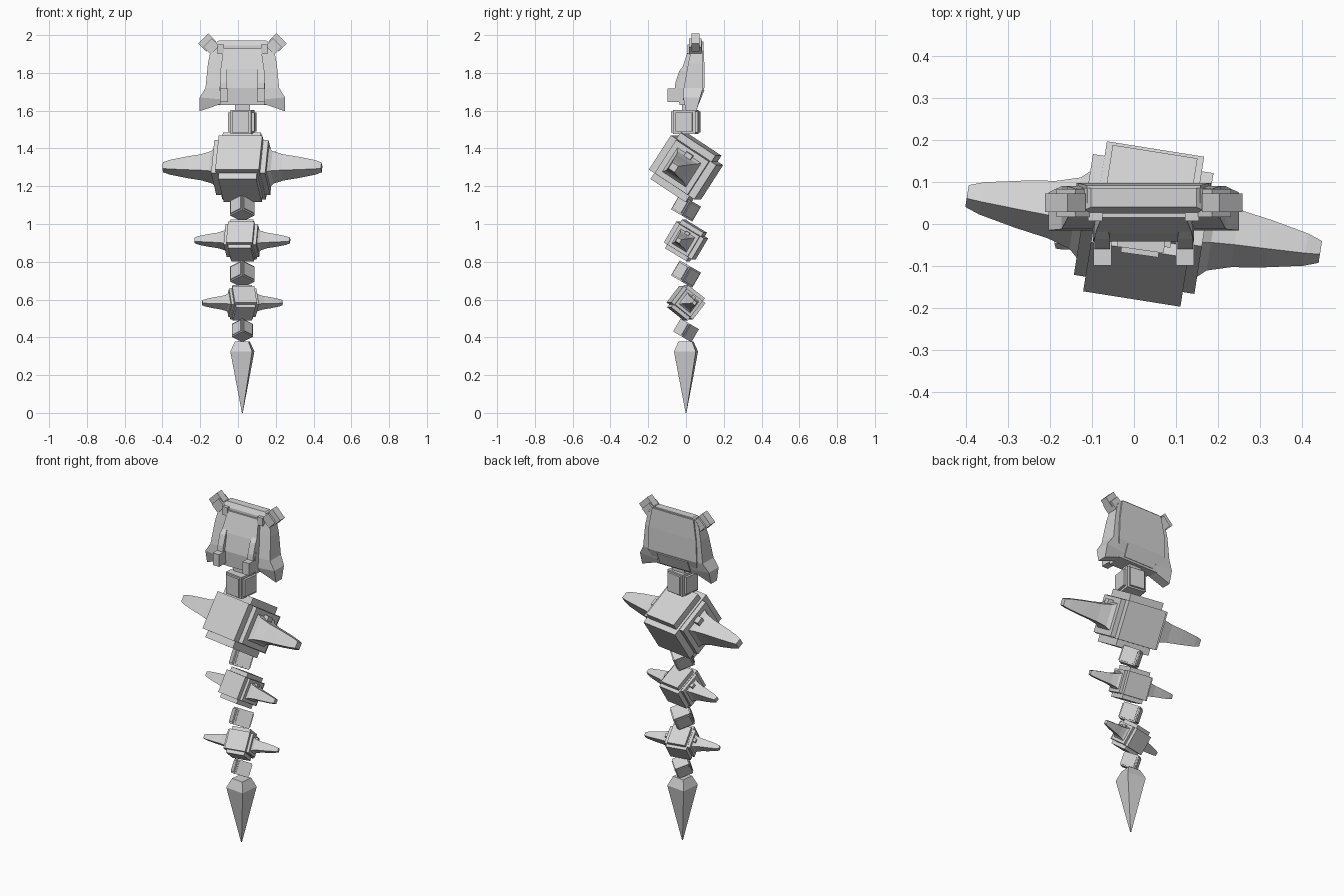
import bpy, bmesh, math
from mathutils import Matrix

if "Cube" in bpy.data.objects:
    bpy.data.objects.remove(bpy.data.objects["Cube"], do_unlink=True)

GREY = (0.65, 0.65, 0.65, 1)
grey = bpy.data.materials.new("plain grey")
grey.use_nodes = True
grey.diffuse_color = GREY
grey.node_tree.nodes["Principled BSDF"].inputs["Base Color"].default_value = GREY

T = Matrix.Translation
AXIS = T((0.023, 0, 0))


def rot(deg, axis):
    return Matrix.Rotation(math.radians(deg), 4, axis)


def finish(name, bm, matrix):
    bm.transform(matrix)
    bmesh.ops.recalc_face_normals(bm, faces=bm.faces)
    mesh = bpy.data.meshes.new(name)
    bm.to_mesh(mesh)
    bm.free()
    mesh.materials.append(grey)
    ob = bpy.data.objects.new(name, mesh)
    bpy.context.collection.objects.link(ob)


def box(name, matrix, half, at=(0, 0, 0)):
    bm = bmesh.new()
    bmesh.ops.create_cube(bm, size=2)
    finish(name, bm, matrix @ T(at) @ Matrix.Diagonal((*half, 1)))


def loft(name, matrix, rings):
    """Skin rectangular rings: (z inner, z outer, x inner, x outer, y front, y back)."""
    bm = bmesh.new()
    loops = []
    for zi, zo, xi, xo, yf, yb in rings:
        corners = ((xi, yf, zi), (xo, yf, zo), (xo, yb, zo), (xi, yb, zi))
        loops.append([bm.verts.new(c) for c in corners])
    for a, b in zip(loops, loops[1:]):
        for i in range(4):
            j = (i + 1) % 4
            bm.faces.new((a[i], a[j], b[j], b[i]))
    bm.faces.new(loops[0])
    bm.faces.new(loops[-1])
    finish(name, bm, matrix)


def sym(z, hw, yf, yb):
    return (z, z, -hw, hw, yf, yb)


def square(z, h):
    return sym(z, h, -h, h)


# Spiked vertebrae: three crossed blocks with a tapering spike on each side
def vertebra(name, z, scale, yaw, tilt):
    m = AXIS @ T((0, 0, z)) @ rot(yaw, 'Z') @ rot(-tilt, 'X') @ Matrix.Scale(scale, 4)
    box(name + "_core", m, (0.145, 0.105, 0.105))
    box(name + "_long_block", m, (0.102, 0.112, 0.147))
    box(name + "_deep_block", m, (0.117, 0.145, 0.108))
    for side, s in (("left", 1), ("right", -1)):
        arm = m @ rot(90 * s, 'Y')
        loft(f"{name}_{side}_spike", arm, [
            square(0.13, 0.085), square(0.165, 0.062), square(0.22, 0.05),
            square(0.3, 0.041), square(0.39, 0.028), square(0.425, 0.019)])
        box(f"{name}_{side}_spike_stud", m, (0.025, 0.02, 0.016), (0.15 * s, 0, 0.07))


vertebra("upper_vertebra", 1.3, 1.0, -9, 33)
vertebra("middle_vertebra", 0.913, 0.6, -9, 31)
vertebra("lower_vertebra", 0.583, 0.51, 12, 38)

# Small joint cubes turned corner-forward
for name, z, size in (("upper_joint", 1.085, 1), ("middle_joint", 0.735, 1),
                      ("lower_joint", 0.437, 0.86)):
    m = AXIS @ T((0, 0, z)) @ rot(-30, 'X') @ rot(45, 'Z') @ Matrix.Scale(size, 4)
    box(name + "_core", m, (0.046, 0.046, 0.046))
    box(name + "_wide_block", m, (0.052, 0.038, 0.038))
    box(name + "_deep_block", m, (0.038, 0.052, 0.038))

# Neck
neck = AXIS @ T((0, -0.002, 1.54)) @ rot(-8, 'Z')
box("neck_core", neck, (0.056, 0.06, 0.064))
box("neck_wide_block", neck, (0.07, 0.045, 0.05))
box("neck_deep_block", neck, (0.045, 0.072, 0.055))
box("neck_pin", AXIS, (0.04, 0.03, 0.025), (0, 0.01, 1.62))

# Tail point
loft("tail_point", AXIS @ rot(-6, 'Z'), [
    square(0, 0.002), square(0.325, 0.058), square(0.378, 0.036)])

# Head block, back shell and top rim
loft("head_block", AXIS, [
    sym(1.63, 0.118, -0.035, 0.055), sym(1.72, 0.12, -0.042, 0.08),
    sym(1.82, 0.115, -0.022, 0.08), sym(1.93, 0.1, 0.015, 0.08)])
loft("back_shell", AXIS, [
    sym(1.63, 0.135, 0.01, 0.06), sym(1.72, 0.16, 0.02, 0.097),
    sym(1.85, 0.155, 0.04, 0.097), sym(1.965, 0.135, 0.05, 0.092)])
loft("top_rim", AXIS, [
    sym(1.92, 0.15, 0.025, 0.085), sym(1.945, 0.16, 0.025, 0.085),
    sym(1.972, 0.125, 0.04, 0.085)])
box("lower_back_panel", AXIS @ T((0, 0.08, 1.675)) @ rot(-22, 'X'), (0.1, 0.004, 0.038))

# Paired head parts
for side, s in (("left", 1), ("right", -1)):
    m = AXIS @ Matrix.Diagonal((s, 1, 1, 1))
    loft(side + "_cheek_flap", m, [
        (1.635, 1.597, 0.115, 0.226, 0.0, 0.055),
        (1.66, 1.67, 0.112, 0.226, -0.015, 0.075),
        (1.72, 1.72, 0.112, 0.195, -0.012, 0.09),
        (1.85, 1.85, 0.105, 0.182, 0.012, 0.09),
        (1.935, 1.935, 0.1, 0.165, 0.03, 0.085)])
    box(side + "_jaw_lug", m, (0.021, 0.033, 0.036), (0.098, -0.066, 1.682))
    loft(side + "_face_strip", m, [
        (1.7, 1.7, 0.08, 0.117, -0.062, 0),
        (1.75, 1.75, 0.08, 0.117, -0.056, 0),
        (1.81, 1.81, 0.08, 0.117, -0.036, 0),
        (1.84, 1.84, 0.085, 0.112, -0.012, 0)])
    box(side + "_brow_peg", m, (0.017, 0.015, 0.024), (0.115, 0.022, 1.925))
    horn = m @ T((0.165, 0.05, 1.94)) @ rot(45, 'Y')
    box(side + "_horn_base", horn, (0.032, 0.033, 0.028))
    box(side + "_horn_tip", horn, (0.038, 0.022, 0.03), (0, 0, 0.03))
